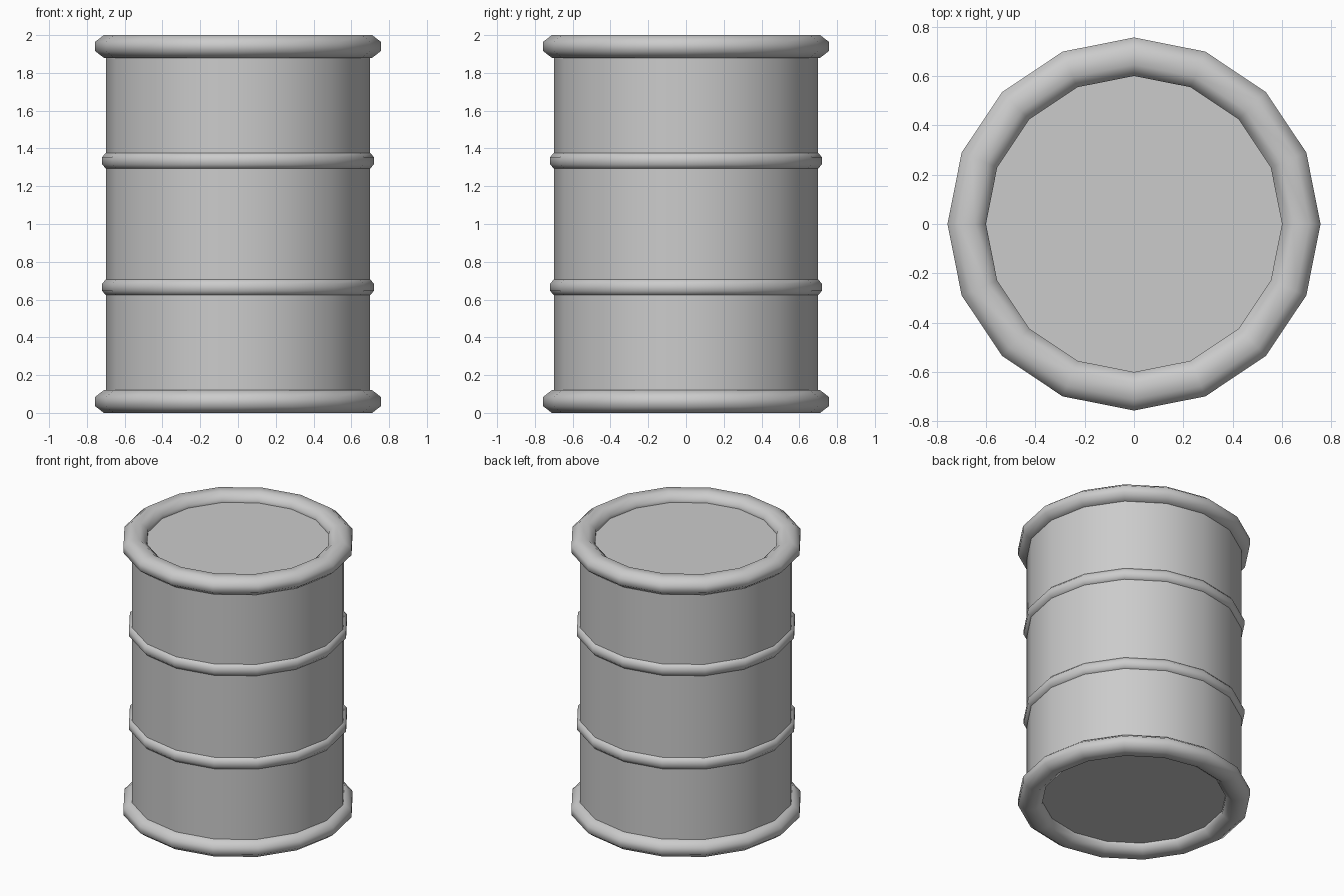
import bpy
import bmesh
from math import cos, sin, pi, radians

cube = bpy.data.objects.get("Cube")
if cube:
    bpy.data.objects.remove(cube, do_unlink=True)

SIDES = 16

steel = bpy.data.materials.new("grey_steel")
steel.use_nodes = True
GREY = (0.6, 0.6, 0.6, 1)
steel.diffuse_color = GREY
steel.node_tree.nodes["Principled BSDF"].inputs["Base Color"].default_value = GREY


def finish(obj, name):
    """Name, colour and smooth a part, keeping hard corners sharp."""
    obj.name = obj.data.name = name
    obj.data.materials.append(steel)
    bpy.ops.object.select_all(action="DESELECT")
    obj.select_set(True)
    bpy.context.view_layer.objects.active = obj
    bpy.ops.object.shade_smooth_by_angle(angle=radians(60))


def hoop(name, z, radius, half_width, half_height):
    """Ring with a flat-sided octagonal cross-section."""
    bm = bmesh.new()
    reach = 1 / cos(pi / 8)
    loops = []
    for i in range(SIDES):
        turn = 2 * pi * i / SIDES
        loop = []
        for j in range(8):
            a = (j + 0.5) * pi / 4
            r = radius + half_width * reach * cos(a)
            h = z + half_height * reach * sin(a)
            loop.append(bm.verts.new((r * cos(turn), r * sin(turn), h)))
        loops.append(loop)
    for i in range(SIDES):
        a, b = loops[i], loops[(i + 1) % SIDES]
        for j in range(8):
            k = (j + 1) % 8
            bm.faces.new((a[j], b[j], b[k], a[k]))
    bmesh.ops.recalc_face_normals(bm, faces=bm.faces)
    mesh = bpy.data.meshes.new(name)
    bm.to_mesh(mesh)
    bm.free()
    obj = bpy.data.objects.new(name, mesh)
    bpy.context.collection.objects.link(obj)
    finish(obj, name)


# Body with flat lids, recessed inside the rims
bpy.ops.mesh.primitive_cylinder_add(vertices=SIDES, radius=0.70, depth=1.88,
                                    location=(0, 0, 1))
finish(bpy.context.object, "drum_body")

# Thick rims at both ends, thin ribs at the thirds
for end, rim_z, rib_z in (("bottom", 0.06, 0.665), ("top", 1.94, 1.335)):
    hoop(end + "_rim", rim_z, 0.678, 0.078, 0.06)
    hoop(end + "_rib", rib_z, 0.68, 0.04, 0.045)
